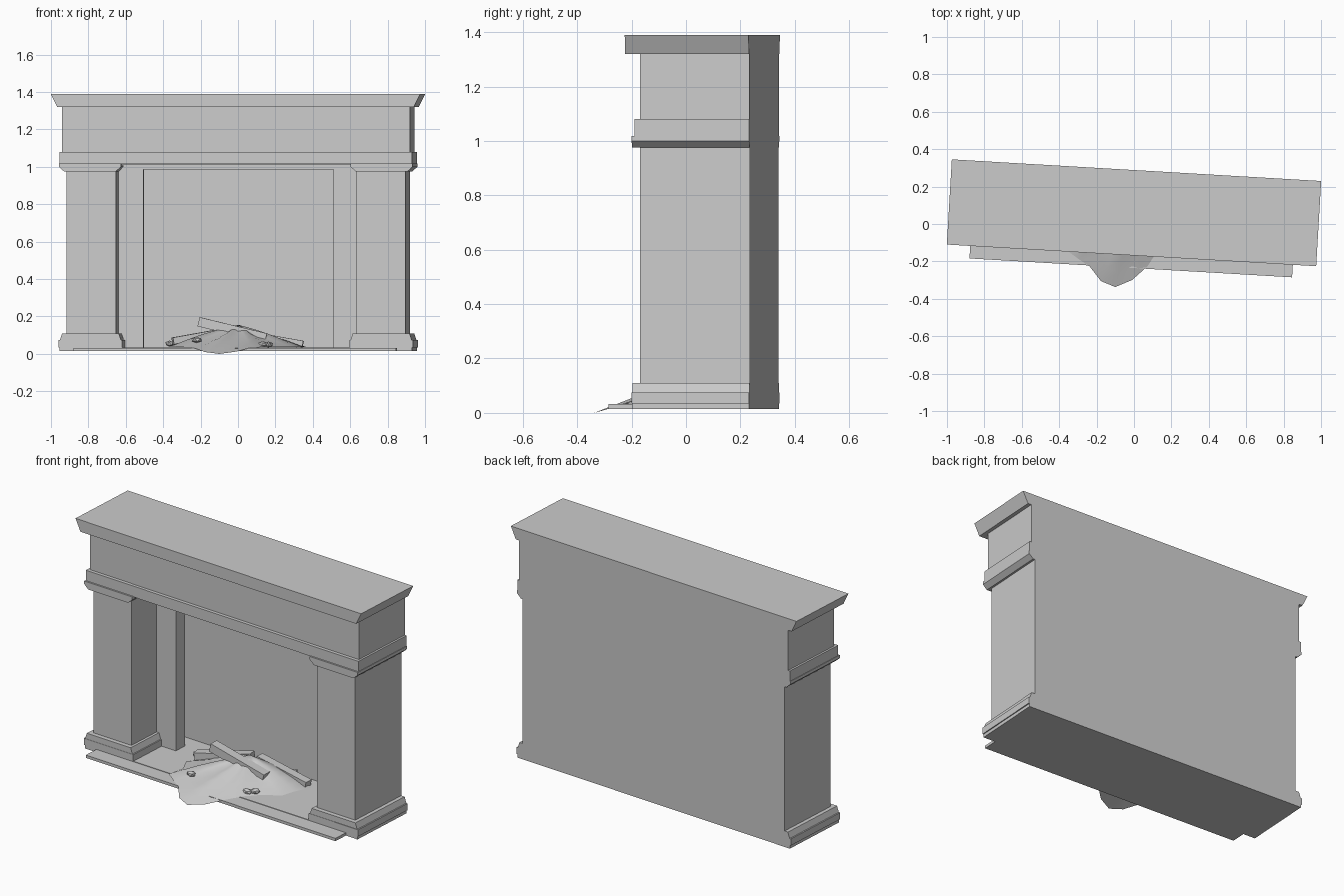
import bpy, bmesh, math
from mathutils import Matrix, Vector

if "Cube" in bpy.data.objects:
    bpy.data.objects.remove(bpy.data.objects["Cube"])

# whole fireplace is turned slightly about z
PLACE = Matrix.Translation((0, 0.06, 0)) @ Matrix.Rotation(math.radians(-3.35), 4, 'Z')
BACK = 0.228


def finish(name, bm, smooth=False):
    bmesh.ops.recalc_face_normals(bm, faces=bm.faces)
    me = bpy.data.meshes.new(name)
    bm.to_mesh(me)
    bm.free()
    me.transform(PLACE)
    if smooth:
        for p in me.polygons:
            p.use_smooth = True
    ob = bpy.data.objects.new(name, me)
    bpy.context.collection.objects.link(ob)
    return ob


def block(name, x0, x1, y0, y1, z0, z1, low=0.0, high=0.0):
    """Box whose sides can be drawn in at the bottom (low) or top (high)."""
    bm = bmesh.new()
    rings = []
    for z, d in ((z0, low), (z1, high)):
        rings.append([bm.verts.new((x, y, z)) for x, y in
                      ((x0 + d, y0), (x1 - d, y0), (x1 - d, y1), (x0 + d, y1))])
    a, b = rings
    bm.faces.new(a)
    bm.faces.new(b)
    for i in range(4):
        j = (i + 1) % 4
        bm.faces.new((a[i], a[j], b[j], b[i]))
    return finish(name, bm)


def pair(name, x0, x1, *args, **kw):
    block(name + "_right", x0, x1, *args, **kw)
    block(name + "_left", -x1, -x0, *args, **kw)


def beam(name, p, q, w, h):
    """Log: a rectangular bar between two points."""
    p, q = Vector(p), Vector(q)
    d = q - p
    rot = d.to_track_quat('X', 'Z').to_matrix().to_4x4()
    bm = bmesh.new()
    bmesh.ops.create_cube(bm, size=1, matrix=Matrix.Translation((p + q) / 2) @ rot
                          @ Matrix.Diagonal((d.length, w, h, 1)))
    finish(name, bm)


# mantel shelf, frieze and moulding
block("mantel_shelf", -0.989, 0.989, -BACK, BACK, 1.32, 1.39, low=0.034)
block("frieze", -0.932, 0.932, -0.175, BACK, 1.01, 1.32)
block("frieze_moulding", -0.944, 0.944, -0.195, BACK, 1.015, 1.08)

# pillars with capitals and stepped bases
pair("pillar", 0.643, 0.907, -0.176, BACK, 0.03, 1.02)
pair("capital", 0.615, 0.947, -0.205, BACK, 1.0, 1.018)
pair("capital_slope", 0.615, 0.947, -0.205, BACK, 0.975, 1.0, low=0.028)
pair("base_lower", 0.608, 0.95, -0.205, BACK, 0.035, 0.075)
pair("base_upper", 0.615, 0.942, -0.203, BACK, 0.075, 0.11, high=0.012)

# floor slab and hearth
block("floor_slab", -0.944, 0.944, -0.203, BACK, 0.015, 0.035)
block("hearth", -0.864, 0.864, -0.295, 0.2, 0.015, 0.032)

# firebox back and surround
block("firebox_back", -0.66, 0.66, 0.216, BACK, 0.015, 1.03)
pair("surround_jamb", 0.51, 0.65, 0.045, 0.127, 0.03, 1.02)
block("surround_lintel", -0.51, 0.51, 0.045, 0.127, 0.985, 1.02)

# ash heap spilling over the hearth front: outline rings rising to a peak
outline = [(.36, .13, .036), (.32, .03, .036), (.30, -.05, .036), (.21, -.11, .036),
           (.14, -.19, .036), (.09, -.28, .034), (.01, -.36, .012), (-.077, -.402, 0),
           (-.155, -.375, .01), (-.22, -.30, .032), (-.28, -.265, .036), (-.35, -.22, .04),
           (-.33, -.12, .042), (-.37, -.04, .045), (-.30, .08, .036), (-.14, .18, .036),
           (.10, .2, .036), (.25, .19, .036)]
peak = Vector((0, .05, .155))
bm = bmesh.new()
top = bm.verts.new(peak)
prev = None
n = len(outline)
for k in range(1, 7):
    t = k / 6
    ring = []
    for i, o in enumerate(outline):
        v = peak.lerp(Vector(o), t)
        v.z += 0.012 * math.sin(i * 1.9) * math.sin(math.pi * t)
        ring.append(bm.verts.new(v))
    for i in range(n):
        j = (i + 1) % n
        bm.faces.new((top, ring[i], ring[j]) if prev is None
                     else (prev[i], ring[i], ring[j], prev[j]))
    prev = ring
finish("ash_heap", bm, smooth=True)

# charred logs
beam("log_top", (-.21, -.01, .172), (.15, .0, .085), .055, .05)
beam("log_left", (-.35, .02, .065), (-.02, .10, .125), .05, .045)
beam("log_back", (.0, .13, .11), (.34, .13, .05), .05, .04)

# small coals
coals = [(.14, -.15, .052), (.2, .17, .07), (-.37, .05, .055), (-.21, -.2, .075), (.17, -.12, .05)]
for i, c in enumerate(coals):
    bm = bmesh.new()
    bmesh.ops.create_icosphere(bm, subdivisions=1, radius=0.022, matrix=Matrix.Translation(c)
                               @ Matrix.Rotation(i, 4, 'Z') @ Matrix.Diagonal((1.4, 1, .75, 1)))
    finish("coal_%d" % (i + 1), bm)
